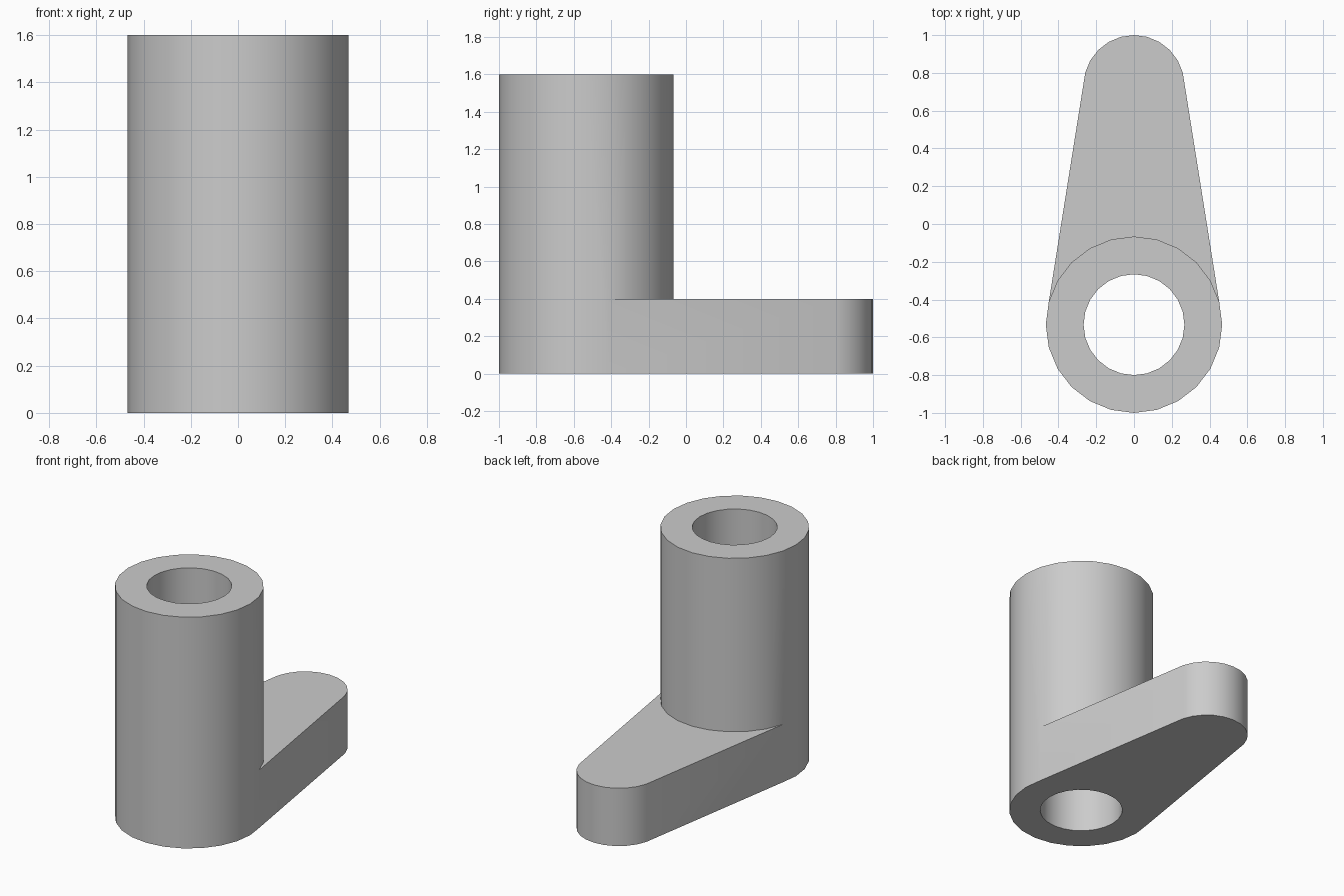
import bpy, bmesh
from math import sin, cos, pi

cube = bpy.data.objects.get("Cube")
if cube:
    bpy.data.objects.remove(cube, do_unlink=True)

SIDES = 24
SLEEVE_Y, SLEEVE_R, BORE_R, SLEEVE_H = -0.533, 0.467, 0.267, 1.6
TIP_Y, TIP_R, ARM_H = 0.733, 0.267, 0.4
FIRST, LAST = 1, SIDES // 2 - 1      # ring steps where the arm sides meet the arcs

bm = bmesh.new()


def ring(radius, y, z, steps):
    """Vertices on a horizontal arc, keyed by step number."""
    return {i: bm.verts.new((radius * cos(2 * pi * i / SIDES),
                             y + radius * sin(2 * pi * i / SIDES), z)) for i in steps}


full = range(SIDES)
arc = range(FIRST, LAST + 1)
outer_low = ring(SLEEVE_R, SLEEVE_Y, 0, full)
outer_mid = ring(SLEEVE_R, SLEEVE_Y, ARM_H, arc)
outer_top = ring(SLEEVE_R, SLEEVE_Y, SLEEVE_H, full)
bore_low = ring(BORE_R, SLEEVE_Y, 0, full)
bore_top = ring(BORE_R, SLEEVE_Y, SLEEVE_H, full)
tip_low = ring(TIP_R, TIP_Y, 0, arc)
tip_top = ring(TIP_R, TIP_Y, ARM_H, arc)

# Sleeve: end rings, bore and outer wall, which starts above the arm at the back
for i in full:
    j = (i + 1) % SIDES
    bm.faces.new((outer_top[i], outer_top[j], bore_top[j], bore_top[i]))
    bm.faces.new((outer_low[j], outer_low[i], bore_low[i], bore_low[j]))
    bm.faces.new((bore_low[j], bore_low[i], bore_top[i], bore_top[j]))
    if FIRST <= i < LAST:
        wall = [outer_mid[i], outer_mid[j], outer_top[j], outer_top[i]]
    else:
        wall = [outer_low[i], outer_low[j]]
        if j == FIRST:
            wall.append(outer_mid[j])
        wall += [outer_top[j], outer_top[i]]
        if i == LAST:
            wall.append(outer_mid[i])
    bm.faces.new(wall)

# Arm: rounded tip, straight tapering sides, flat top and underside
for i in range(FIRST, LAST):
    bm.faces.new((tip_low[i], tip_low[i + 1], tip_top[i + 1], tip_top[i]))
bm.faces.new((outer_low[FIRST], tip_low[FIRST], tip_top[FIRST], outer_mid[FIRST]))
bm.faces.new((tip_low[LAST], outer_low[LAST], outer_mid[LAST], tip_top[LAST]))
bm.faces.new([tip_top[i] for i in arc] + [outer_mid[i] for i in reversed(arc)])
bm.faces.new([outer_low[i] for i in arc] + [tip_low[i] for i in reversed(arc)])

# The two flat faces are concave, so split them cleanly
bmesh.ops.triangulate(bm, faces=[f for f in bm.faces if len(f.verts) > 6])
bmesh.ops.recalc_face_normals(bm, faces=bm.faces)

mesh = bpy.data.meshes.new("lever_arm_with_sleeve")
bm.to_mesh(mesh)
bm.free()
lever = bpy.data.objects.new("lever_arm_with_sleeve", mesh)
bpy.context.collection.objects.link(lever)

# Plain grey finish
grey = bpy.data.materials.new("light_grey")
grey.use_nodes = True
colour = (0.6, 0.6, 0.6, 1)
grey.diffuse_color = colour
grey.node_tree.nodes["Principled BSDF"].inputs["Base Color"].default_value = colour
mesh.materials.append(grey)

# Smooth round walls with crisp rims
bpy.ops.object.select_all(action='DESELECT')
lever.select_set(True)
bpy.context.view_layer.objects.active = lever
bpy.ops.object.shade_smooth_by_angle(angle=pi / 6)
